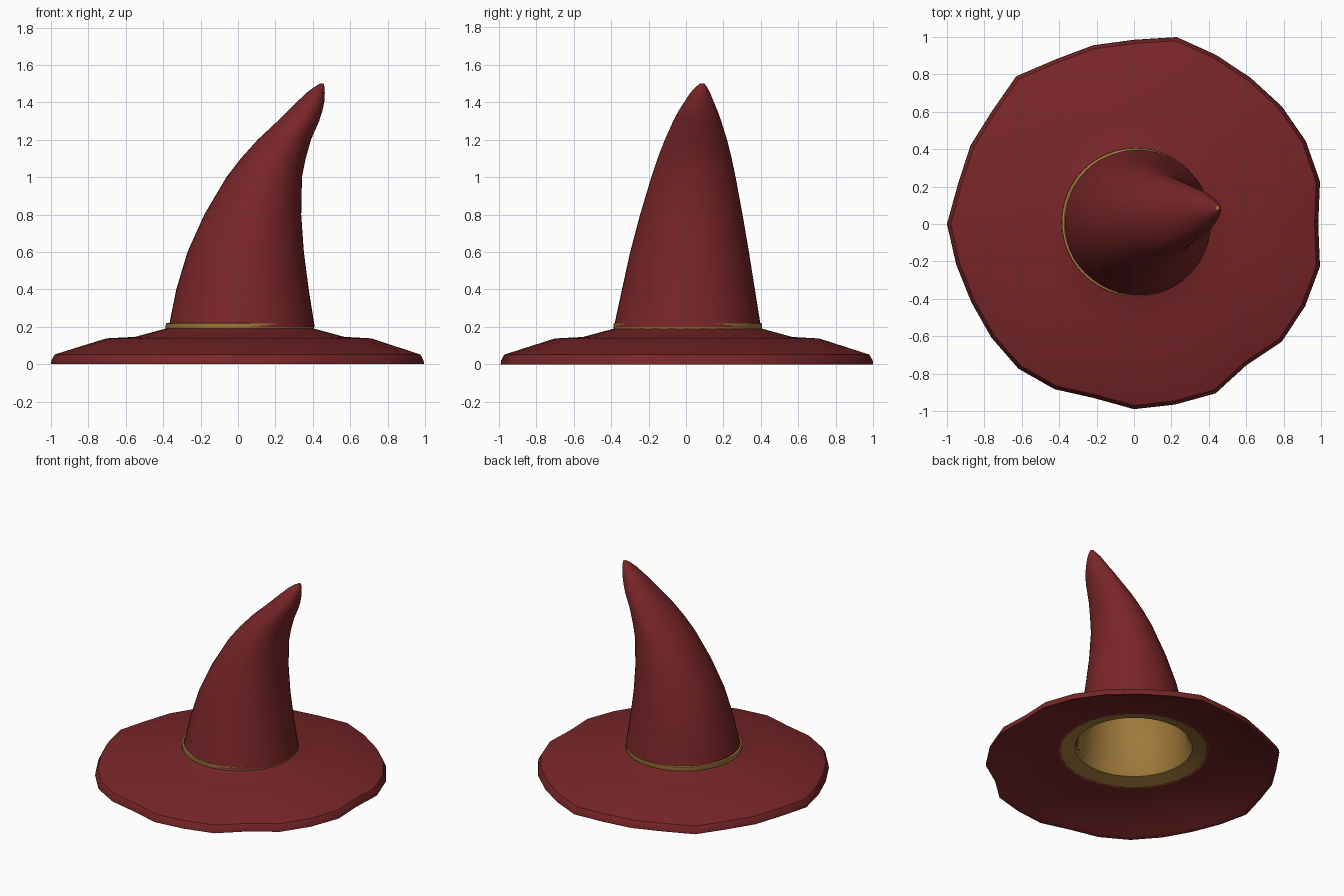
import bpy, math
from math import cos, sin, tau

if "Cube" in bpy.data.objects:
    bpy.data.objects.remove(bpy.data.objects["Cube"])


def material(name, rgb):
    m = bpy.data.materials.new(name)
    m.diffuse_color = (*rgb, 1)
    m.use_nodes = True
    m.node_tree.nodes["Principled BSDF"].inputs["Base Color"].default_value = m.diffuse_color
    return m


RED = material("dark red felt", (0.19, 0.019, 0.021))
GOLD = material("gold lining", (0.37, 0.2, 0.046))


def loft(name, rings, mats, cap=False):
    """Skin a list of equal-length rings; the optional end cap uses the last material."""
    n = len(rings[0])
    verts = [p for r in rings for p in r]
    faces = [(k * n + i, k * n + (i + 1) % n, (k + 1) * n + (i + 1) % n, (k + 1) * n + i)
             for k in range(len(rings) - 1) for i in range(n)]
    if cap:
        faces.append(tuple(range(len(verts) - n, len(verts))))
    me = bpy.data.meshes.new(name)
    me.from_pydata(verts, [], faces)
    for m in mats:
        me.materials.append(m)
    for p in me.polygons:
        p.use_smooth = True
    if cap:
        me.polygons[-1].material_index = len(mats) - 1
    me.set_sharp_from_angle(angle=math.radians(40))
    ob = bpy.data.objects.new(name, me)
    bpy.context.collection.objects.link(ob)
    return ob


def ellipse(x0, x1, y0, y1, z, inset=0.0, n=48):
    cx, cy = (x0 + x1) / 2, (y0 + y1) / 2
    rx = max((x1 - x0) / 2 - inset, 0.002)
    ry = max((y1 - y0) / 2 - inset, 0.002)
    return [(cx + rx * cos(tau * i / n), cy + ry * sin(tau * i / n), z) for i in range(n)]


def circle(r, z, c=0.01):
    return ellipse(c - r, c + r, c - r, c + r, z)


# Bent crown: horizontal sections as left, right, front, back, height
crown = [(-.37, .41, -.385, .40, .20), (-.33, .378, -.342, .368, .40),
         (-.27, .352, -.298, .336, .60), (-.18, .338, -.245, .302, .80),
         (-.062, .342, -.185, .265, 1.0), (.015, .362, -.152, .244, 1.1),
         (.105, .39, -.113, .219, 1.2), (.212, .434, -.068, .188, 1.3),
         (.262, .45, -.042, .17, 1.35), (.313, .461, -.010, .149, 1.4),
         (.365, .464, .023, .129, 1.45), (.405, .463, .050, .113, 1.48),
         (.438, .458, .075, .098, 1.5)]
loft("crown", [ellipse(*s) for s in crown], [RED, GOLD], cap=True)

# Gold lining inside the crown, flaring out under the brim (faces inward)
lining = [circle(.51, .122), circle(.40, .15)]
lining += [ellipse(*s, inset=.012) for s in crown[:-1]]
loft("lining", lining[::-1], [GOLD])

# Gold band around the foot of the crown
loft("band", [circle(.39, .18), circle(.397, .19), circle(.396, .218), circle(.383, .221)], [GOLD])

# Wide brim with an uneven 28-sided outline
outline = [.985, 1.02, 1.02, 1.01, 1.0, 1.005, 1.025, .985, .98, .975, 1.01, .97, .97, .965,
           1.0, .975, .965, .975, .99, .98, .955, .99, .99, 1.005, .965, 1.01, 1.015, 1.02]
# radius, height, share of the unevenness
profile = [(.50, .124, 0), (.70, .098, .4), (.96, .012, 1), (.985, 0, 1), (1.0, 0, 1),
           (.998, .02, 1), (.98, .052, 1), (.71, .138, .4), (.56, .146, .1), (.39, .192, 0)]
brim = []
for r, z, w in profile:
    c = .01 * (1 - w)
    brim.append([(c + r * (1 + w * (o - 1)) * cos(tau * i / 28),
                  c + r * (1 + w * (o - 1)) * sin(tau * i / 28), z)
                 for i, o in enumerate(outline)])
loft("brim", brim, [RED])
